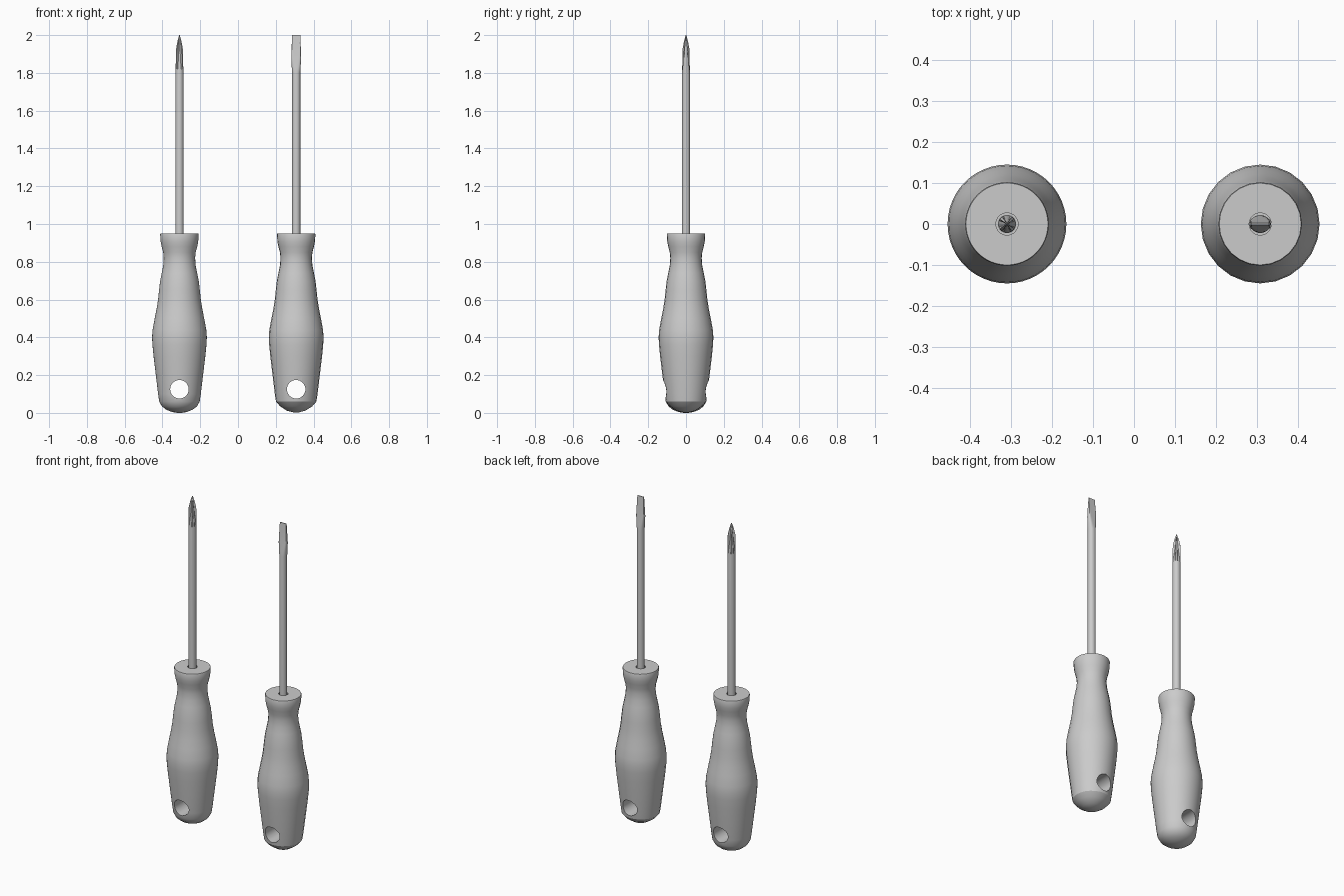
import bpy, bmesh
from math import sin, cos, pi, radians

if "Cube" in bpy.data.objects:
    bpy.data.objects.remove(bpy.data.objects["Cube"])


def loft(name, rings, x):
    """Skin a stack of equal-length rings into a closed solid at position x."""
    bm = bmesh.new()
    loops = [[bm.verts.new(p) for p in ring] for ring in rings]
    n = len(loops[0])
    for a, b in zip(loops, loops[1:]):
        for i in range(n):
            j = (i + 1) % n
            bm.faces.new((a[i], a[j], b[j], b[i]))
    bm.faces.new(loops[0][::-1])
    bm.faces.new(loops[-1])
    bmesh.ops.recalc_face_normals(bm, faces=bm.faces)
    me = bpy.data.meshes.new(name)
    bm.to_mesh(me)
    bm.free()
    ob = bpy.data.objects.new(name, me)
    ob.location.x = x
    bpy.context.collection.objects.link(ob)
    return ob


def circle(z, r, n):
    return [(r * cos(2 * pi * i / n), r * sin(2 * pi * i / n), z) for i in range(n)]


def flat_ring(z, r, half, n=32):
    """Circle with its y clipped, for the flat blade."""
    return [(x, max(-half, min(half, y)), zz) for x, y, zz in circle(z, r, n)]


def cross_ring(z, outer, inner, n=32):
    """Four-winged ring, with the flutes facing x and y."""
    pts = []
    for i in range(n):
        wing = abs(i % 8 - 4) <= 1
        r = outer if wing else inner
        a = 2 * pi * i / n
        pts.append((r * cos(a), r * sin(a), z))
    return pts


def smooth(ob, angle=32):
    bpy.ops.object.select_all(action='DESELECT')
    ob.select_set(True)
    bpy.context.view_layer.objects.active = ob
    bpy.ops.object.shade_smooth_by_angle(angle=radians(angle))


# Grip profile as (z, radius), above the rounded butt
GRIP = [(.06, .107), (.10, .113), (.20, .125), (.30, .137), (.36, .143), (.40, .145),
        (.44, .142), (.50, .131), (.55, .121), (.60, .113), (.65, .108), (.70, .102),
        (.74, .094), (.78, .086), (.82, .083), (.85, .086), (.88, .094), (.905, .099),
        (.945, .102), (.95, .100), (.95, .027), (.93, .027)]
ROUND_BUTT = [(0, .012), (.005, .04), (.017, .07), (.035, .093)]
FACETED_BUTT = [(.003, .015), (.012, .05), (.035, .085)]


def handle(name, x, butt, sides):
    ob = loft(name, [circle(z, r, sides) for z, r in butt + GRIP], x)
    # Hanging hole through the grip
    bpy.ops.mesh.primitive_cylinder_add(vertices=32, radius=.049, depth=.5,
                                        location=(x, 0, .125), rotation=(pi / 2, 0, 0))
    cutter = bpy.context.object
    cutter.hide_render = True
    mod = ob.modifiers.new("hole", 'BOOLEAN')
    mod.operation, mod.solver, mod.object = 'DIFFERENCE', 'EXACT', cutter
    bpy.context.view_layer.objects.active = ob
    bpy.ops.object.modifier_apply(modifier=mod.name)
    bpy.data.objects.remove(cutter)
    smooth(ob)


LEFT, RIGHT = -.31, .308
handle("cross_handle", LEFT, ROUND_BUTT, 48)
handle("flat_handle", RIGHT, FACETED_BUTT, 24)

# Shaft with a pointed, four-fluted tip
R = .022
cross = [circle(.92, R, 32), circle(1.82, R, 32)]
cross += [cross_ring(*s) for s in [(1.90, R, .011), (1.93, .021, .008),
                                   (1.97, .012, .005), (2.0, .002, .001)]]
smooth(loft("cross_shaft", cross, LEFT))

# Shaft with a flared, flattened blade
flat = [circle(.92, R, 32), circle(1.80, R, 32)]
flat += [flat_ring(*s) for s in [(1.83, .0235, .018), (1.88, .026, .012), (1.92, .0255, .008),
                                 (1.96, .023, .005), (2.0, .022, .002)]]
smooth(loft("flat_shaft", flat, RIGHT))
